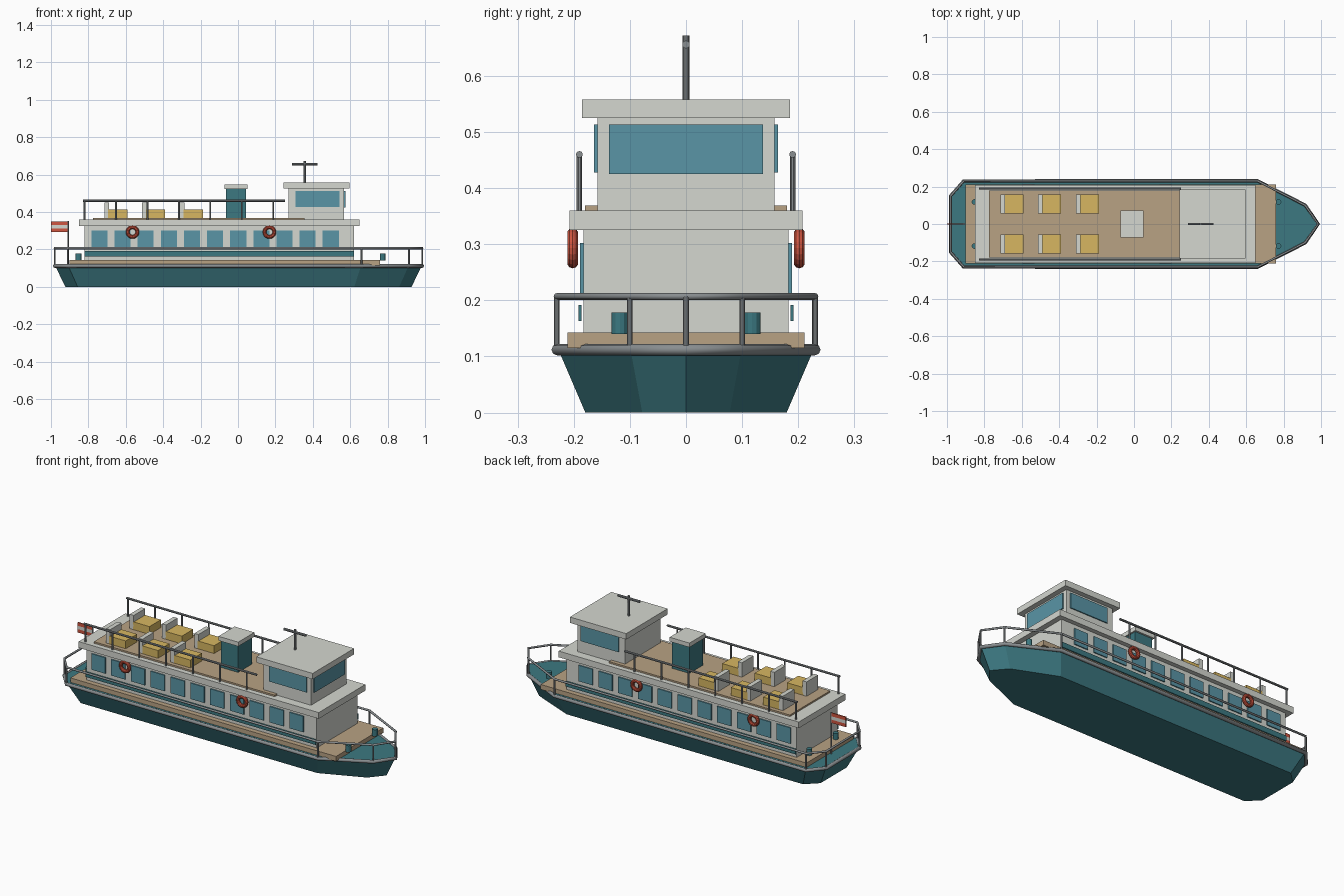
import bpy, bmesh, math
from mathutils import Vector

if "Cube" in bpy.data.objects:
    bpy.data.objects.remove(bpy.data.objects["Cube"])


def mat(name, r, g, b):
    m = bpy.data.materials.new(name)
    m.diffuse_color = (r, g, b, 1)
    m.use_nodes = True
    m.node_tree.nodes["Principled BSDF"].inputs["Base Color"].default_value = m.diffuse_color
    return m


TEAL = mat("teal paint", 0.045, 0.19, 0.22)
CREAM = mat("off white", 0.66, 0.68, 0.63)
WOOD = mat("deck wood", 0.48, 0.36, 0.23)
GLASS = mat("glass", 0.1, 0.3, 0.38)
STEEL = mat("steel", 0.25, 0.27, 0.28)
RED = mat("red", 0.62, 0.09, 0.05)
YELLOW = mat("seat yellow", 0.68, 0.47, 0.12)


def finish(name, bm, m):
    bmesh.ops.recalc_face_normals(bm, faces=bm.faces)
    me = bpy.data.meshes.new(name)
    bm.to_mesh(me)
    bm.free()
    me.materials.append(m)
    ob = bpy.data.objects.new(name, me)
    bpy.context.collection.objects.link(ob)
    return ob


def box(name, x, y, z, m):
    """Box from (min, max) ranges on each axis."""
    bm = bmesh.new()
    bmesh.ops.create_cube(bm, size=1)
    for v in bm.verts:
        v.co = Vector([(r[0] + r[1]) / 2 + c * (r[1] - r[0]) for c, r in zip(v.co, (x, y, z))])
    return finish(name, bm, m)


def rod(name, a, b, r, m=STEEL, sides=10):
    a, b = Vector(a), Vector(b)
    bm = bmesh.new()
    bmesh.ops.create_cone(bm, cap_ends=True, segments=sides, radius1=r, radius2=r, depth=(b - a).length)
    q = (b - a).to_track_quat('Z', 'Y')
    for v in bm.verts:
        v.co = q @ v.co + (a + b) / 2
    return finish(name, bm, m)


def loop_tube(name, pts, z, r):
    cu = bpy.data.curves.new(name, 'CURVE')
    cu.dimensions = '3D'
    cu.bevel_depth = r
    cu.bevel_resolution = 2
    sp = cu.splines.new('POLY')
    sp.points.add(len(pts) - 1)
    for p, (x, y) in zip(sp.points, pts):
        p.co = (x, y, z, 1)
    sp.use_cyclic_u = True
    cu.materials.append(STEEL)
    ob = bpy.data.objects.new(name, cu)
    bpy.context.collection.objects.link(ob)


# Hull: deck outline tapering to a smaller flat bottom
half = [(-0.98, 0.15), (-0.91, 0.23), (0.66, 0.23), (0.915, 0.1)]
outline = half + [(0.985, 0)] + [(x, -y) for x, y in reversed(half)]
bm = bmesh.new()
top = [bm.verts.new((x, y, 0.118)) for x, y in outline]
low = [bm.verts.new((x * 0.942, y * 0.78, 0)) for x, y in outline]
bm.faces.new(top)
bm.faces.new(low)
n = len(outline)
for i in range(n):
    j = (i + 1) % n
    bm.faces.new((top[i], top[j], low[j], low[i]))
finish("hull", bm, TEAL)

# Rubbing strake, bulwark rail and its posts
loop_tube("rub_rail", outline, 0.112, 0.01)
loop_tube("deck_rail", outline, 0.207, 0.006)
for x, y in outline:
    rod("deck_rail_post", (x, y, 0.115), (x, y, 0.207), 0.005)

# Main deck and cabin
box("main_deck", (-0.9, 0.76), (-0.211, 0.211), (0.115, 0.143), WOOD)
box("cabin", (-0.82, 0.62), (-0.183, 0.183), (0.14, 0.327), CREAM)
box("cabin_roof", (-0.85, 0.65), (-0.208, 0.208), (0.325, 0.36), CREAM)
box("upper_deck", (-0.775, 0.355), (-0.18, 0.18), (0.358, 0.369), WOOD)

# Wheelhouse
box("wheelhouse", (0.27, 0.567), (-0.158, 0.158), (0.36, 0.526), CREAM)
box("wheelhouse_roof", (0.244, 0.596), (-0.185, 0.185), (0.525, 0.558), CREAM)
box("wheelhouse_front_window", (0.56, 0.574), (-0.137, 0.137), (0.425, 0.513), GLASS)
rod("mast", (0.357, 0, 0.556), (0.357, 0, 0.672), 0.006)
rod("mast_crossbar", (0.288, 0, 0.656), (0.425, 0, 0.656), 0.007)

# Funnel with cap
box("funnel", (-0.064, 0.044), (-0.062, 0.062), (0.365, 0.525), TEAL)
box("funnel_cap", (-0.072, 0.052), (-0.072, 0.072), (0.522, 0.546), CREAM)

# Parts repeated on both sides
for s in (-1, 1):
    def side(a, b):
        return tuple(sorted((s * a, s * b)))

    box("hull_stripe", (-0.82, 0.62), side(0.186, 0.192), (0.163, 0.192), TEAL)
    box("wheelhouse_side_window", (0.307, 0.543), side(0.15, 0.164), (0.428, 0.513), GLASS)
    for i in range(11):
        x = -0.741 + i * 0.1237
        box("cabin_window", (x - 0.043, x + 0.043), side(0.178, 0.189), (0.212, 0.302), GLASS)

    # Upper deck railing
    rod("upper_rail", (-0.828, s * 0.19, 0.46), (0.25, s * 0.19, 0.46), 0.006)
    for i in range(7):
        x = -0.82 + i * 0.168
        rod("upper_rail_post", (x, s * 0.19, 0.358), (x, s * 0.19, 0.46), 0.005)

    # Seats
    for i in range(3):
        x = -0.715 + i * 0.202
        box("seat", (x + 0.02, x + 0.123), side(0.055, 0.157), (0.367, 0.413), YELLOW)
        box("seat_back", (x, x + 0.025), side(0.055, 0.157), (0.367, 0.45), CREAM)

    # Life rings and bollards
    for x in (-0.564, 0.168):
        bpy.ops.mesh.primitive_torus_add(major_radius=0.026, minor_radius=0.01, major_segments=20,
                                         minor_segments=10, location=(x, s * 0.202, 0.293),
                                         rotation=(math.pi / 2, 0, 0))
        bpy.context.object.name = "life_ring"
        bpy.context.object.data.materials.append(RED)
    for x in (-0.853, 0.773):
        rod("bollard", (x, s * 0.118, 0.14), (x, s * 0.118, 0.178), 0.015, TEAL, 12)

# Stern flag
rod("flag_pole", (-0.908, 0, 0.118), (-0.908, 0, 0.352), 0.005)
for i, m in enumerate((RED, CREAM, RED)):
    z = 0.293 + i * 0.019
    box("flag_stripe", (-1.0, -0.908), (-0.003, 0.003), (z, z + 0.019), m)
